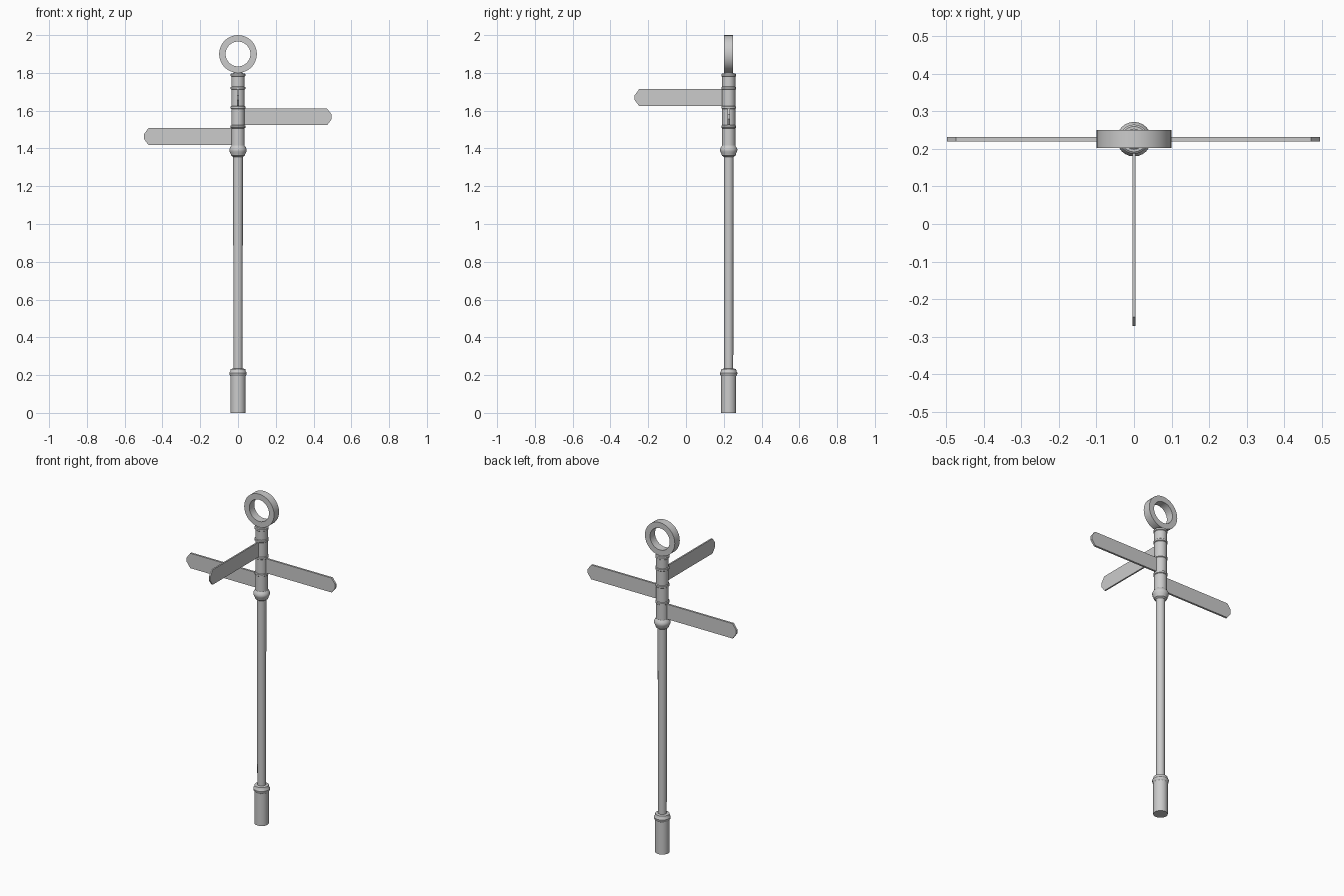
import bpy, bmesh, math
from mathutils import Matrix

if "Cube" in bpy.data.objects:
    bpy.data.objects.remove(bpy.data.objects["Cube"])

POST_Y = 0.226


def make_object(name, bm):
    bmesh.ops.recalc_face_normals(bm, faces=bm.faces)
    mesh = bpy.data.meshes.new(name)
    bm.to_mesh(mesh)
    bm.free()
    ob = bpy.data.objects.new(name, mesh)
    bpy.context.collection.objects.link(ob)
    ob.location.y = POST_Y
    return ob


def smooth(ob, angle=35):
    bpy.ops.object.select_all(action='DESELECT')
    ob.select_set(True)
    bpy.context.view_layer.objects.active = ob
    bpy.ops.object.shade_smooth_by_angle(angle=math.radians(angle))


def lathe(name, profile, sides=24, closed=False):
    """Turn (radius, z) points round the z axis; cap the ends unless closed."""
    bm = bmesh.new()
    rings = [[bm.verts.new((r * math.cos(2 * math.pi * i / sides),
                            r * math.sin(2 * math.pi * i / sides), z))
              for i in range(sides)] for r, z in profile]
    pairs = list(zip(rings, rings[1:]))
    if closed:
        pairs.append((rings[-1], rings[0]))
    else:
        bm.faces.new(rings[0])
        bm.faces.new(rings[-1])
    for a, b in pairs:
        for i in range(sides):
            j = (i + 1) % sides
            bm.faces.new((a[i], a[j], b[j], b[i]))
    ob = make_object(name, bm)
    smooth(ob)
    return ob


def sign(name, z, height, thickness, length, angle):
    """Flat finger board with a blunt pointed tip, swung round the post."""
    bm = bmesh.new()
    h, t = height / 2, thickness / 2
    outline = [(0.015, -h), (length - 0.024, -h), (length, -0.012), (length, 0.012),
               (length - 0.024, h), (0.015, h)]
    face = bm.faces.new([bm.verts.new((x, -t, z + v)) for x, v in outline])
    ext = bmesh.ops.extrude_face_region(bm, geom=[face])
    bmesh.ops.translate(bm, vec=(0, thickness, 0),
                        verts=[g for g in ext["geom"] if isinstance(g, bmesh.types.BMVert)])
    # keep the starting face as the front cap
    if not face.is_valid:
        bmesh.ops.holes_fill(bm, edges=bm.edges)
    bm.transform(Matrix.Rotation(math.radians(angle), 4, 'Z'))
    return make_object(name, bm)


# Base sleeve with moulded collar
lathe("base_sleeve", [(0.040, 0), (0.040, 0.195), (0.045, 0.202), (0.046, 0.212),
                      (0.041, 0.22), (0.039, 0.232), (0.025, 0.235)])

# Main shaft
lathe("shaft", [(0.024, 0.22), (0.026, 1.38)])

# Collar under the signs
lathe("upper_collar", [(0.026, 1.355), (0.036, 1.362), (0.040, 1.375), (0.045, 1.385),
                       (0.046, 1.395), (0.042, 1.405), (0.035, 1.415)])

# Sign-holding sleeve and its bands
lathe("sign_sleeve", [(0.035, 1.40), (0.035, 1.785)])
for i, z in enumerate((1.515, 1.617, 1.719, 1.788)):
    lathe(f"sleeve_band_{i + 1}", [(0.034, z - 0.009), (0.039, z - 0.005),
                                   (0.039, z + 0.005), (0.034, z + 0.009)])

# Neck under the ring
lathe("ring_neck", [(0.033, 1.79), (0.026, 1.798), (0.020, 1.803), (0.020, 1.815)])

# Finial ring standing upright, facing front
ring = lathe("finial_ring", [(0.066, -0.024), (0.100, -0.024),
                             (0.100, 0.024), (0.066, 0.024)], sides=32, closed=True)
ring.rotation_euler.x = math.pi / 2
ring.location.z = 1.90

# Three finger boards
sign("sign_right", 1.567, 0.087, 0.012, 0.496, 0)
sign("sign_left", 1.463, 0.09, 0.012, 0.498, 180)
sign("sign_front", 1.669, 0.09, 0.009, 0.498, -90)
